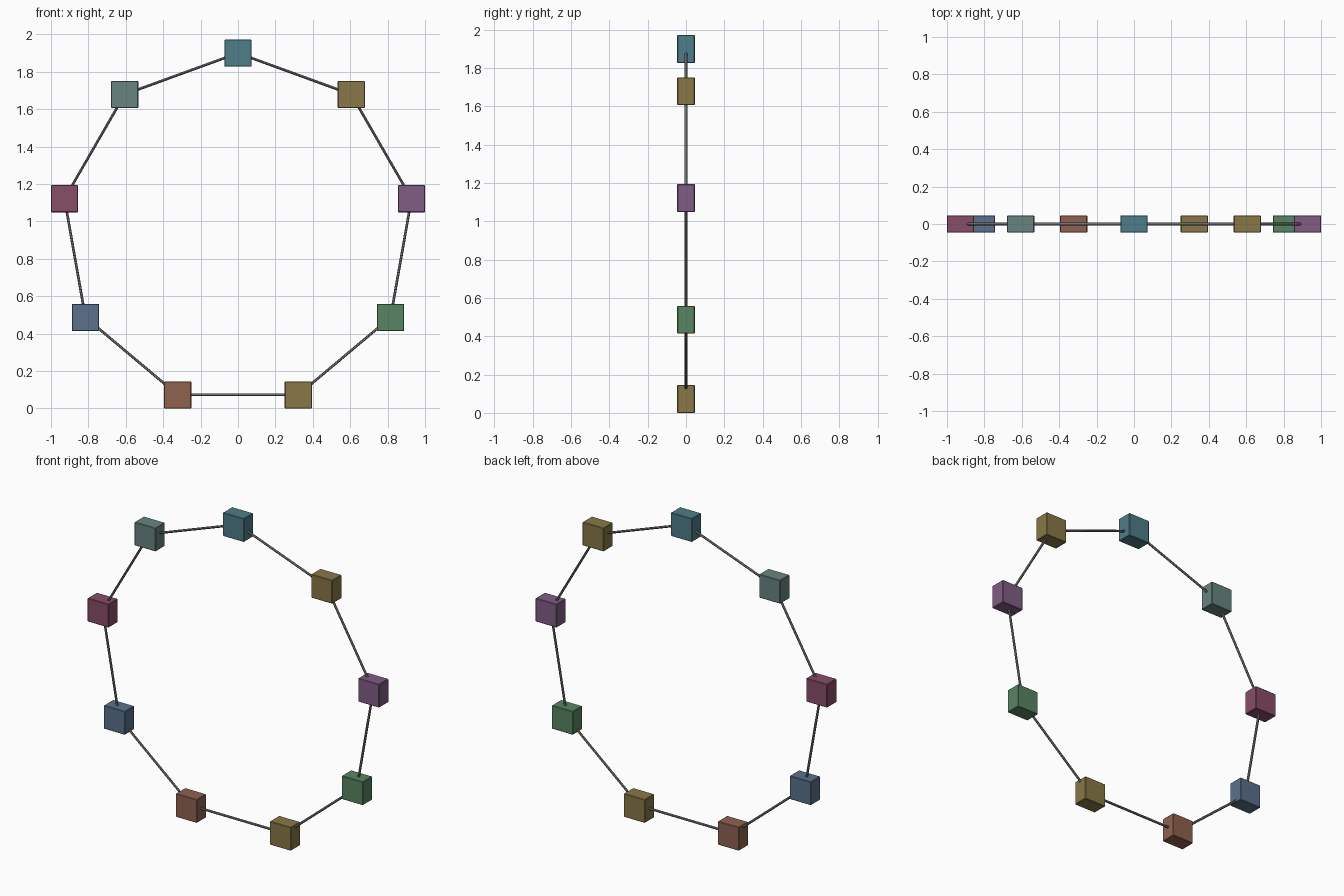
import bpy, math
from mathutils import Vector

if "Cube" in bpy.data.objects:
    bpy.data.objects.remove(bpy.data.objects["Cube"])

R = 0.942          # ring radius
BOX = 0.145        # block width and height
DEPTH = 0.092      # block depth
CZ = BOX / 2 + R * math.cos(math.radians(20))
ROD_R = 0.007


def material(name, rgb):
    m = bpy.data.materials.new(name)
    lin = [((c / 255 + 0.055) / 1.055) ** 2.4 for c in rgb]
    m.diffuse_color = (*lin, 1)
    m.use_nodes = True
    m.node_tree.nodes["Principled BSDF"].inputs["Base Color"].default_value = m.diffuse_color
    return m


teal = material("teal", (78, 125, 137))
gold = material("gold", (136, 120, 71))
purple = material("purple", (129, 93, 133))
green = material("green", (88, 133, 98))
brown = material("brown", (143, 98, 80))
blue = material("slate blue", (90, 113, 139))
maroon = material("maroon", (137, 77, 103))
sage = material("sage", (104, 132, 128))
grey = material("rod grey", (112, 112, 114))

# Clockwise from the top block
colours = [teal, gold, purple, green, gold, brown, blue, maroon, sage]
n = len(colours)
points = [Vector((R * math.sin(math.tau * i / n), 0,
                  CZ + R * math.cos(math.tau * i / n))) for i in range(n)]


def block(i):
    bpy.ops.mesh.primitive_cube_add(size=1, location=points[i])
    o = bpy.context.object
    o.name = f"block_{i + 1}"
    o.scale = (BOX, DEPTH, BOX)
    bpy.ops.object.transform_apply(location=False, rotation=False, scale=True)
    bev = o.modifiers.new("softened edges", 'BEVEL')
    bev.width, bev.segments = 0.003, 1
    o.data.materials.append(colours[i])


def rod(i):
    a, b = points[i], points[(i + 1) % n]
    bpy.ops.mesh.primitive_cylinder_add(vertices=12, radius=ROD_R,
                                        depth=(b - a).length, location=(a + b) / 2)
    o = bpy.context.object
    o.name = f"connecting_rod_{i + 1}"
    o.rotation_euler = (b - a).to_track_quat('Z', 'Y').to_euler()
    o.data.materials.append(grey)
    bpy.ops.object.shade_smooth_by_angle()


# Blocks evenly spaced on the ring, with a rod between each pair
for i in range(n):
    block(i)
    rod(i)
